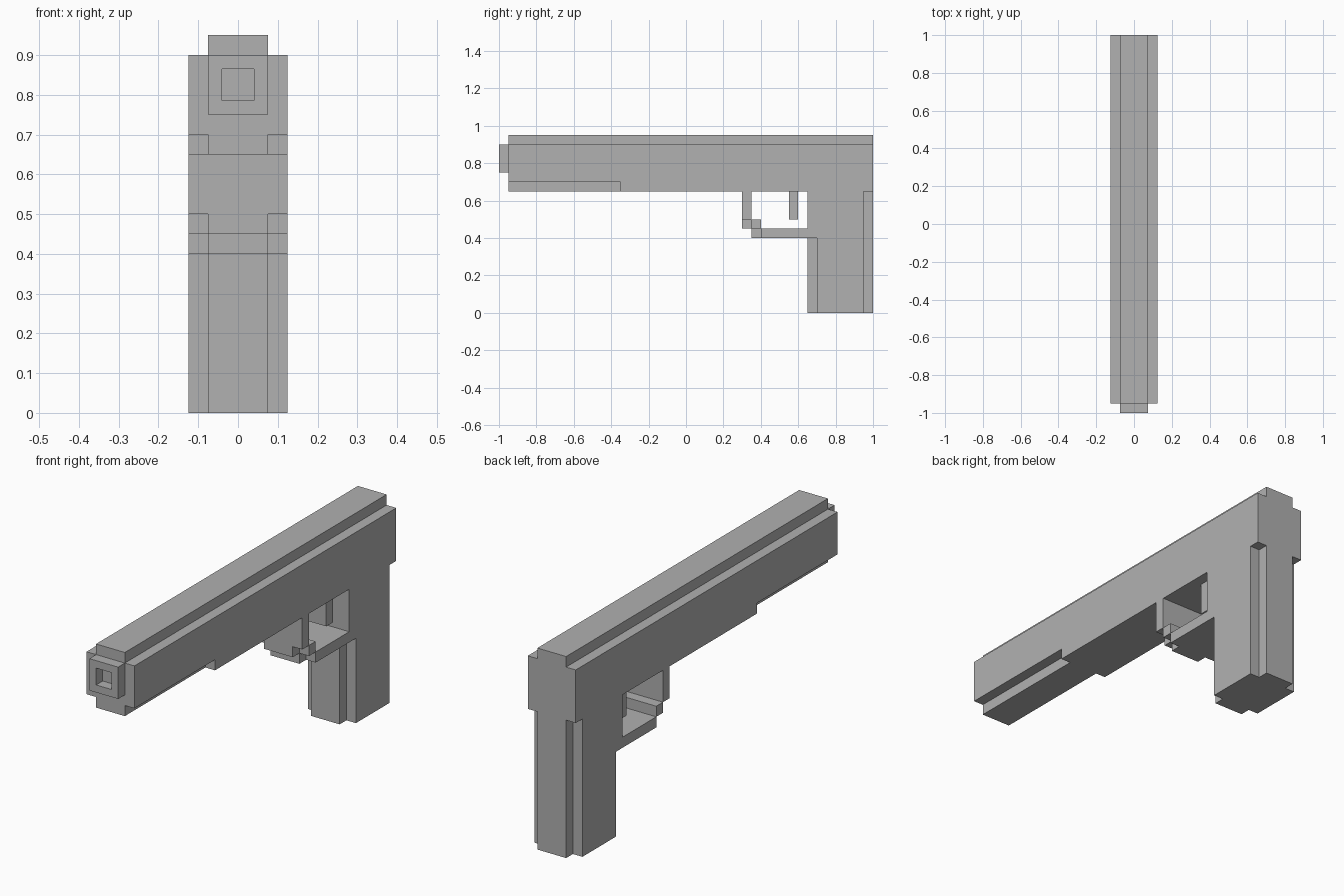
import bpy
import bmesh
from mathutils import Vector

if "Cube" in bpy.data.objects:
    bpy.data.objects.remove(bpy.data.objects["Cube"])

WIDE, NARROW = 0.125, 0.075   # half widths of the body and of its central core

grey = bpy.data.materials.new("plain grey")
grey.use_nodes = True
colour = (0.44, 0.44, 0.44, 1)
grey.diffuse_color = colour
grey.node_tree.nodes["Principled BSDF"].inputs["Base Color"].default_value = colour


def slab(name, outline, half, shape=None):
    """Extrude a side outline of (y, z) points across x, centred on x = 0."""
    bm = bmesh.new()
    face = bm.faces.new([bm.verts.new((-half, y, z)) for y, z in outline])
    side = bmesh.ops.extrude_face_region(bm, geom=[face], use_keep_orig=True)
    moved = [v for v in side["geom"] if isinstance(v, bmesh.types.BMVert)]
    bmesh.ops.translate(bm, verts=moved, vec=Vector((2 * half, 0, 0)))
    bmesh.ops.recalc_face_normals(bm, faces=bm.faces[:])
    if shape:
        shape(bm)
    mesh = bpy.data.meshes.new(name)
    bm.to_mesh(mesh)
    bm.free()
    mesh.materials.append(grey)
    obj = bpy.data.objects.new(name, mesh)
    bpy.context.collection.objects.link(obj)
    return obj


def block(name, y0, y1, z0, z1, half=NARROW, shape=None):
    return slab(name, [(y0, z0), (y1, z0), (y1, z1), (y0, z1)], half, shape)


def bore(bm):
    """Sink a square hole into the front face."""
    front = min(bm.faces, key=lambda f: f.calc_center_median().y)
    bmesh.ops.inset_individual(bm, faces=[front], thickness=0.05)
    bmesh.ops.inset_individual(bm, faces=[front], thickness=0, depth=-0.049)


# Wide body: barrel housing, guard post, guard bar and grip in one outline
slab("body", [
    (-0.95, 0.9), (-0.95, 0.7), (-0.35, 0.7), (-0.35, 0.65),
    (0.3, 0.65), (0.3, 0.5), (0.35, 0.5), (0.35, 0.65),
    (0.65, 0.65), (0.65, 0.45), (0.4, 0.45), (0.4, 0.4),
    (0.7, 0.4), (0.7, 0), (0.95, 0), (0.95, 0.65),
    (1, 0.65), (1, 0.9)], WIDE)

# Narrow core parts standing out from the body
block("top_rib", -0.95, 1, 0.9, 0.95)
block("under_rail", -0.95, -0.35, 0.65, 0.7)
block("muzzle", -1, -0.95, 0.75, 0.9, shape=bore)
block("grip_front_ridge", 0.65, 0.7, 0, 0.4)
block("grip_back_ridge", 0.95, 1, 0, 0.65)
block("trigger", 0.55, 0.6, 0.5, 0.65)

# Stepped front corner of the guard
block("guard_corner", 0.35, 0.4, 0.45, 0.5, WIDE)
block("guard_front_step", 0.3, 0.35, 0.45, 0.5)
block("guard_lower_step", 0.35, 0.4, 0.4, 0.45)
